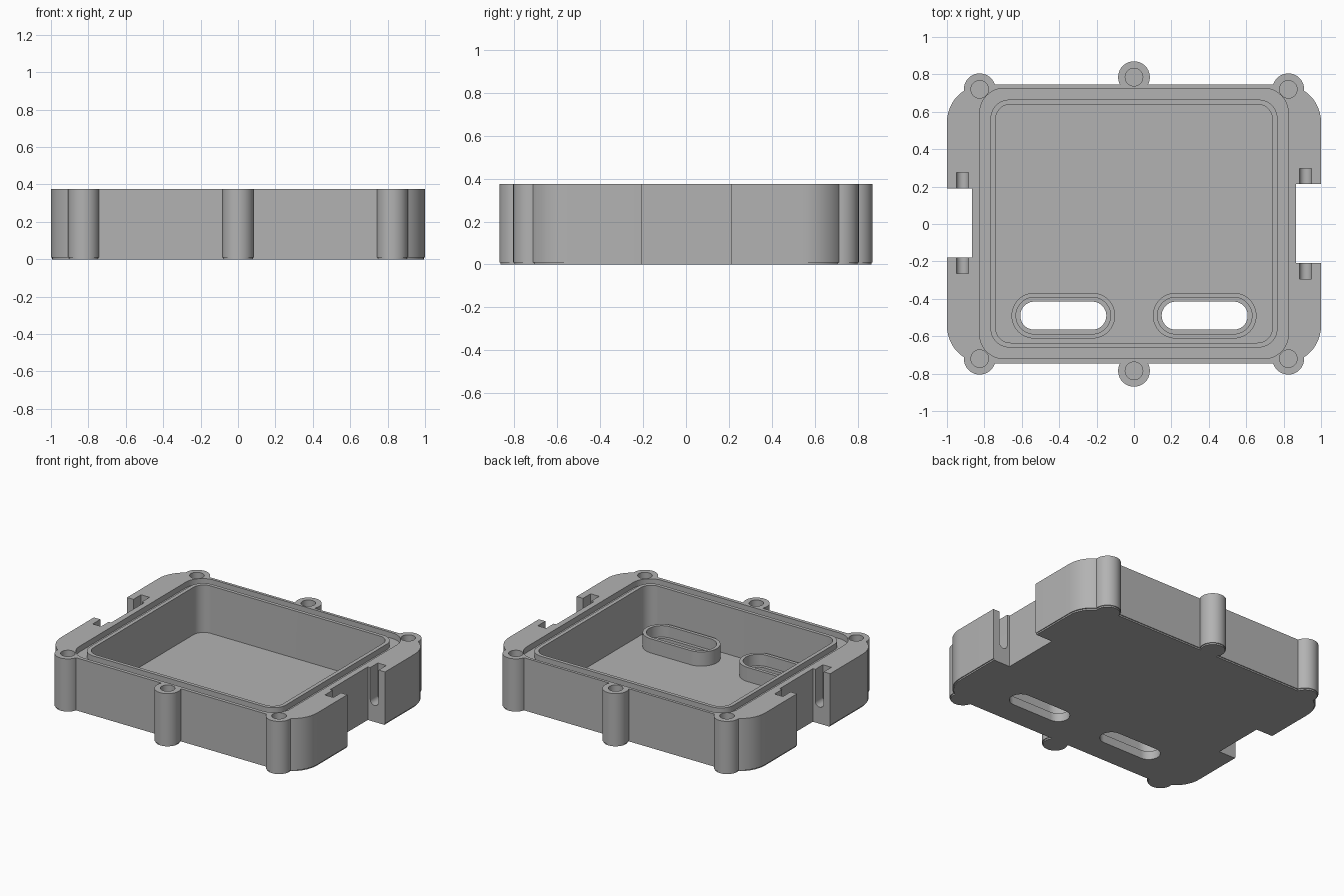
import bpy, math
from math import pi, cos, sin

if "Cube" in bpy.data.objects:
    bpy.data.objects.remove(bpy.data.objects["Cube"])

H = 0.375       # overall height
FLOOR = 0.04    # floor thickness
LIP = 0.01      # thin step around the underside

grey = bpy.data.materials.new("plain grey")
grey.use_nodes = True
grey.diffuse_color = (0.45, 0.45, 0.45, 1)
grey.node_tree.nodes["Principled BSDF"].inputs["Base Color"].default_value = grey.diffuse_color


def rounded(x0, x1, y0, y1, r, n=12):
    """Counter-clockwise outline of a rounded rectangle."""
    pts = []
    centres = ((x1 - r, y1 - r), (x0 + r, y1 - r), (x0 + r, y0 + r), (x1 - r, y0 + r))
    for q, (cx, cy) in enumerate(centres):
        for i in range(n + 1):
            a = (q + i / n) * pi / 2
            p = (cx + r * cos(a), cy + r * sin(a))
            if not pts or math.dist(p, pts[-1]) > 1e-5:
                pts.append(p)
    if math.dist(pts[0], pts[-1]) < 1e-5:
        pts.pop()
    return pts


def circle(x, y, r, n=40):
    return [(x + r * cos(2 * pi * i / n), y + r * sin(2 * pi * i / n)) for i in range(n)]


def box(x0, x1, y0, y1):
    return [(x0, y0), (x1, y0), (x1, y1), (x0, y1)]


def prism(name, pts, z0, z1):
    n = len(pts)
    verts = [(x, y, z) for z in (z0, z1) for x, y in pts]
    faces = [list(range(n))[::-1], list(range(n, 2 * n))]
    faces += [(i, (i + 1) % n, n + (i + 1) % n, n + i) for i in range(n)]
    me = bpy.data.meshes.new(name)
    me.from_pydata(verts, [], faces)
    me.materials.append(grey)
    ob = bpy.data.objects.new(name, me)
    bpy.context.collection.objects.link(ob)
    return ob


def combine(target, tool, op):
    """Apply a boolean to target and discard the tool."""
    mod = target.modifiers.new("combine", 'BOOLEAN')
    mod.operation, mod.object, mod.solver = op, tool, 'EXACT'
    dg = bpy.context.evaluated_depsgraph_get()
    me = bpy.data.meshes.new_from_object(target.evaluated_get(dg))
    target.modifiers.clear()
    target.data = me
    bpy.data.objects.remove(tool)


def cut(target, pts, z0, z1):
    combine(target, prism("cutter", pts, z0, z1), 'DIFFERENCE')


BOSSES = [(x, s * (0.72 if x else 0.785)) for x in (-0.825, 0, 0.825) for s in (-1, 1)]


def layer(name, inset, z0, z1):
    """Outer silhouette of the tray with its six screw bosses."""
    ob = prism(name, rounded(-1 + inset, 1 - inset, -0.745 + inset, 0.745 - inset, 0.2), z0, z1)
    for x, y in BOSSES:
        combine(ob, prism("boss", circle(x, y, 0.085 - inset), z0, z1), 'UNION')
    return ob


# Side notches: side, inner edge, low y, high y
NOTCHES = ((-1, 0.865, -0.18, 0.19), (1, 0.865, -0.208, 0.213))


def cut_notches(ob):
    for s, xi, y0, y1 in NOTCHES:
        xs = sorted((s * xi, s * 1.1))
        cut(ob, box(*xs, y0, y1), -0.1, H + 0.1)


# Main tray walls and the thin underside step
tray = layer("tray_body", 0, LIP, H)
base = layer("underside_plate", 0.006, 0, LIP)
cut_notches(tray)
cut_notches(base)

# Cavity
cut(tray, rounded(-0.74, 0.74, -0.635, 0.64, 0.08), FLOOR, H + 0.1)

# Seal groove around the cavity
groove = prism("groove", rounded(-0.825, 0.825, -0.72, 0.725, 0.13), H - 0.04, H + 0.1)
cut(groove, rounded(-0.767, 0.767, -0.66, 0.665, 0.1), 0, H + 0.2)
combine(tray, groove, 'DIFFERENCE')

# Blind screw holes
for x, y in BOSSES:
    cut(tray, circle(x, y, 0.047), 0.12, H + 0.1)

# Round-bottomed hinge slots at both ends of each notch
for s, xi, y0, y1 in NOTCHES:
    for ya, yb in ((y0 - 0.085, y0 + 0.02), (y1 - 0.02, y1 + 0.085)):
        x, r, zb = s * 0.917, 0.033, 0.15
        cut(tray, box(x - r, x + r, ya, yb), zb, H + 0.1)
        tool = prism("rod", circle(0, 0, r), ya, yb)
        for v in tool.data.vertices:
            a, b, c = v.co
            v.co = (x + a, c, zb - b)
        combine(tray, tool, 'DIFFERENCE')

# Oval ports through the floor, each with a stepped raised collar
for side, x in (("right", -0.378), ("left", 0.378)):
    def oval(w, h):
        return rounded(x - w, x + w, -0.49 - h, -0.49 + h, h - 1e-4)
    hole = oval(0.23, 0.075)
    cut(tray, hole, -0.1, 0.2)
    cut(base, hole, -0.1, 0.2)
    collar = prism(side + "_port_collar", oval(0.277, 0.122), FLOOR, 0.14)
    cut(collar, oval(0.253, 0.098), FLOOR + 0.02, 0.3)
    cut(collar, hole, 0, 0.3)

# Smooth curved walls, keep edges sharp
bpy.ops.object.select_all(action='DESELECT')
for ob in bpy.context.collection.objects:
    if ob.type == 'MESH':
        ob.select_set(True)
        bpy.context.view_layer.objects.active = ob
bpy.ops.object.shade_smooth_by_angle(angle=math.radians(30))
